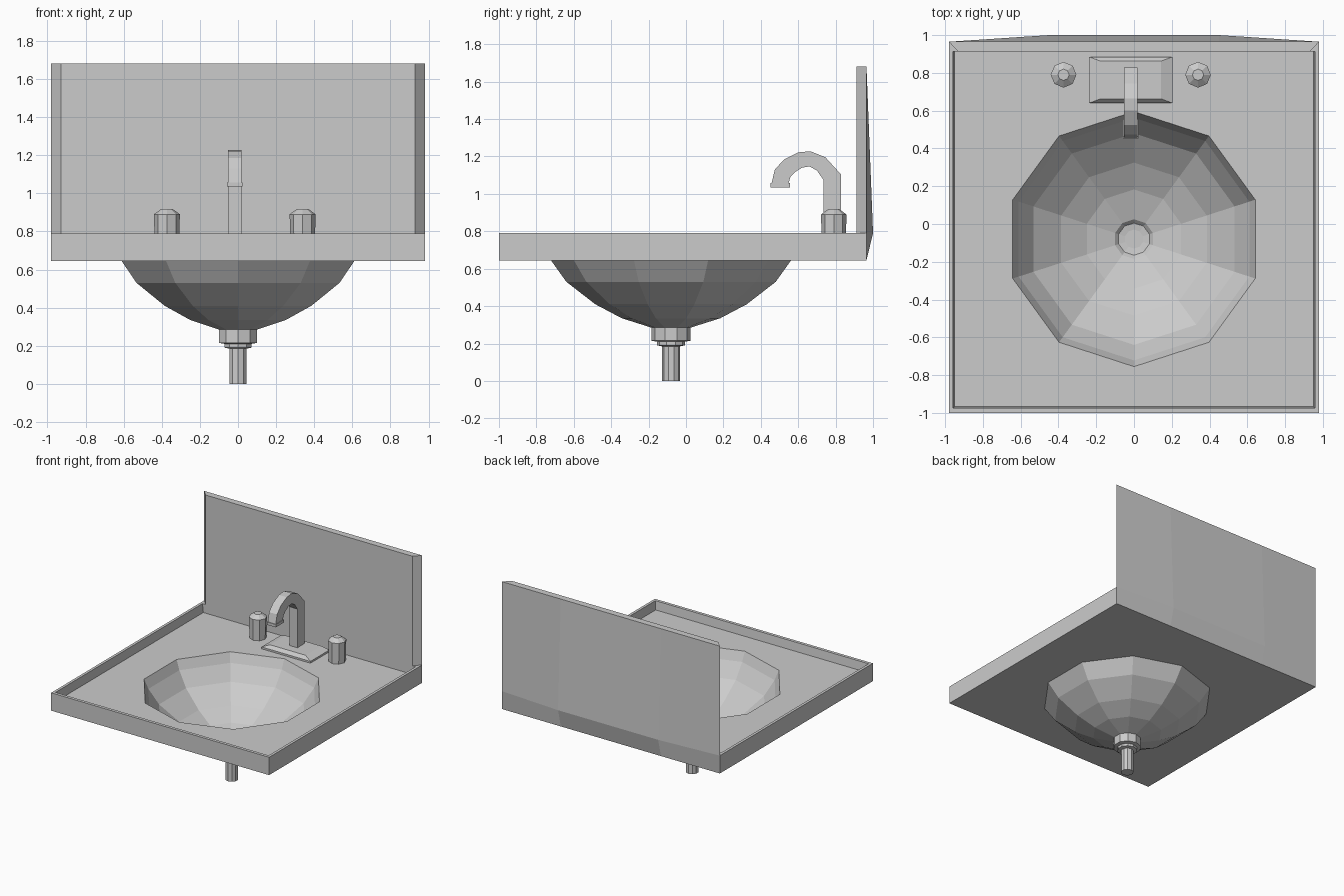
import bpy, bmesh
from math import pi, cos, sin

if "Cube" in bpy.data.objects:
    bpy.data.objects.remove(bpy.data.objects["Cube"])

CY = -0.08            # centre of bowl and drain along y
FX = -0.017           # centre of tap set along x


def finish(name, bm):
    bmesh.ops.remove_doubles(bm, verts=bm.verts[:], dist=1e-5)
    bmesh.ops.recalc_face_normals(bm, faces=bm.faces[:])
    me = bpy.data.meshes.new(name)
    bm.to_mesh(me)
    bm.free()
    ob = bpy.data.objects.new(name, me)
    bpy.context.collection.objects.link(ob)
    return ob


def ring(bm, pts, z):
    return [bm.verts.new((x, y, z)) for x, y in pts]


def bridge(bm, a, b, skip=()):
    n = len(a)
    for i in range(n):
        if i not in skip:
            bm.faces.new((a[i], a[(i + 1) % n], b[(i + 1) % n], b[i]))


def ngon(r, n, cx=0, cy=0, start=pi / 2):
    return [(cx + r * cos(start + 2 * pi * i / n), cy + r * sin(start + 2 * pi * i / n)) for i in range(n)]


def rect(x0, x1, y0, y1):
    return [(x0, y0), (x1, y0), (x1, y1), (x0, y1)]


def lathe(name, profile, n, cx, cy, start=pi / 2, cap_first=False, cap_last=False):
    bm = bmesh.new()
    rings = [ring(bm, ngon(r, n, cx, cy, start), z) for r, z in profile]
    for a, b in zip(rings, rings[1:]):
        bridge(bm, a, b)
    if cap_first:
        bm.faces.new(rings[0])
    if cap_last:
        bm.faces.new(rings[-1])
    return finish(name, bm)


def fill_with_hole(bm, outer, inner):
    edges = []
    for loop in (outer, inner):
        for i, v in enumerate(loop):
            w = loop[(i + 1) % len(loop)]
            edges.append(bm.edges.get((v, w)) or bm.edges.new((v, w)))
    bmesh.ops.triangle_fill(bm, edges=edges, use_beauty=True, normal=(0, 0, 1))


# Counter: rimmed tray with a ten-sided hole (back wall belongs to the backsplash)
bm = bmesh.new()
outer = rect(-.98, .98, -1, .965)
low = ring(bm, outer, .645)
top = ring(bm, outer, .79)
lip = ring(bm, rect(-.958, .958, -.975, .912), .79)
floor = ring(bm, rect(-.95, .95, -.967, .912), .72)
bridge(bm, low, top, skip=(2,))
bridge(bm, top, lip)
bridge(bm, lip, floor)
fill_with_hole(bm, floor, ring(bm, ngon(.675, 10, 0, CY), .72))
fill_with_hole(bm, low, ring(bm, ngon(.642, 10, 0, CY), .645))
finish("counter", bm)

# Backsplash: splayed sides, slightly bulging back
bm = bmesh.new()
f0, f1 = [ring(bm, [(-.93, .912), (.93, .912)], z) for z in (.79, 1.68)]
backs = [ring(bm, [(-.98, .965), (-.45, y), (.45, y), (.98, .965)], z)
         for y, z in ((.965, .645), (1.0, .79), (.965, 1.68))]
for a, b in zip(backs, backs[1:]):
    bridge(bm, a, b, skip=(3,))
b0, b1 = backs[1], backs[2]
bm.faces.new((f0[0], f0[1], f1[1], f1[0]))
bm.faces.new((f0[0], f1[0], b1[0], b0[0]))
bm.faces.new((f0[1], b0[3], b1[3], f1[1]))
bm.faces.new((f1[0], f1[1], b1[3], b1[2], b1[1], b1[0]))
finish("backsplash", bm)

# Bowl
lathe("bowl", [(.675, .72), (.642, .645), (.56, .53), (.405, .41), (.263, .335), (.105, .285)],
      10, 0, CY)

# Drain fitting and waste pipe
lathe("drain", [(.05, .26), (.085, .265), (.105, .285), (.105, .215), (.075, .21), (.075, .19),
                (.048, .185), (.048, 0)], 10, 0, CY, cap_first=True, cap_last=True)

# Tap base plate with sloped edges
bm = bmesh.new()
a = ring(bm, rect(FX - .22, FX + .22, .64, .885), .72)
b = ring(bm, rect(FX - .22, FX + .22, .64, .885), .735)
c = ring(bm, rect(FX - .16, FX + .16, .663, .862), .76)
bridge(bm, a, b)
bridge(bm, b, c)
bm.faces.new(c)
finish("tap_base", bm)

# Gooseneck spout: paired outer and inner profile points in (y, z)
out = [(.828, .75), (.828, 1.105), (.745, 1.196), (.665, 1.228), (.60, 1.222), (.525, 1.185), (.475, 1.13), (.457, 1.055)]
inn = [(.735, .75), (.735, 1.075), (.70, 1.125), (.66, 1.147), (.62, 1.14), (.585, 1.118), (.558, 1.09), (.548, 1.055)]
bm = bmesh.new()
secs = [[bm.verts.new((FX + s * .036, y, z)) for s, (y, z) in ((-1, o), (1, o), (1, i), (-1, i))]
        for o, i in zip(out, inn)]
for a, b in zip(secs, secs[1:]):
    bridge(bm, a, b)
bm.faces.new(secs[-1])
finish("spout", bm)

# Spout nozzle
bm = bmesh.new()
a = ring(bm, rect(FX - .04, FX + .04, .452, .556), 1.035)
b = ring(bm, rect(FX - .04, FX + .04, .452, .556), 1.058)
bridge(bm, a, b)
bm.faces.new(a)
bm.faces.new(b)
finish("nozzle", bm)

# Tap handles
for side, name in ((-1, "left_handle"), (1, "right_handle")):
    lathe(name, [(.064, .72), (.068, .89), (.03, .918)], 8, FX + side * .356, .79, cap_last=True)
